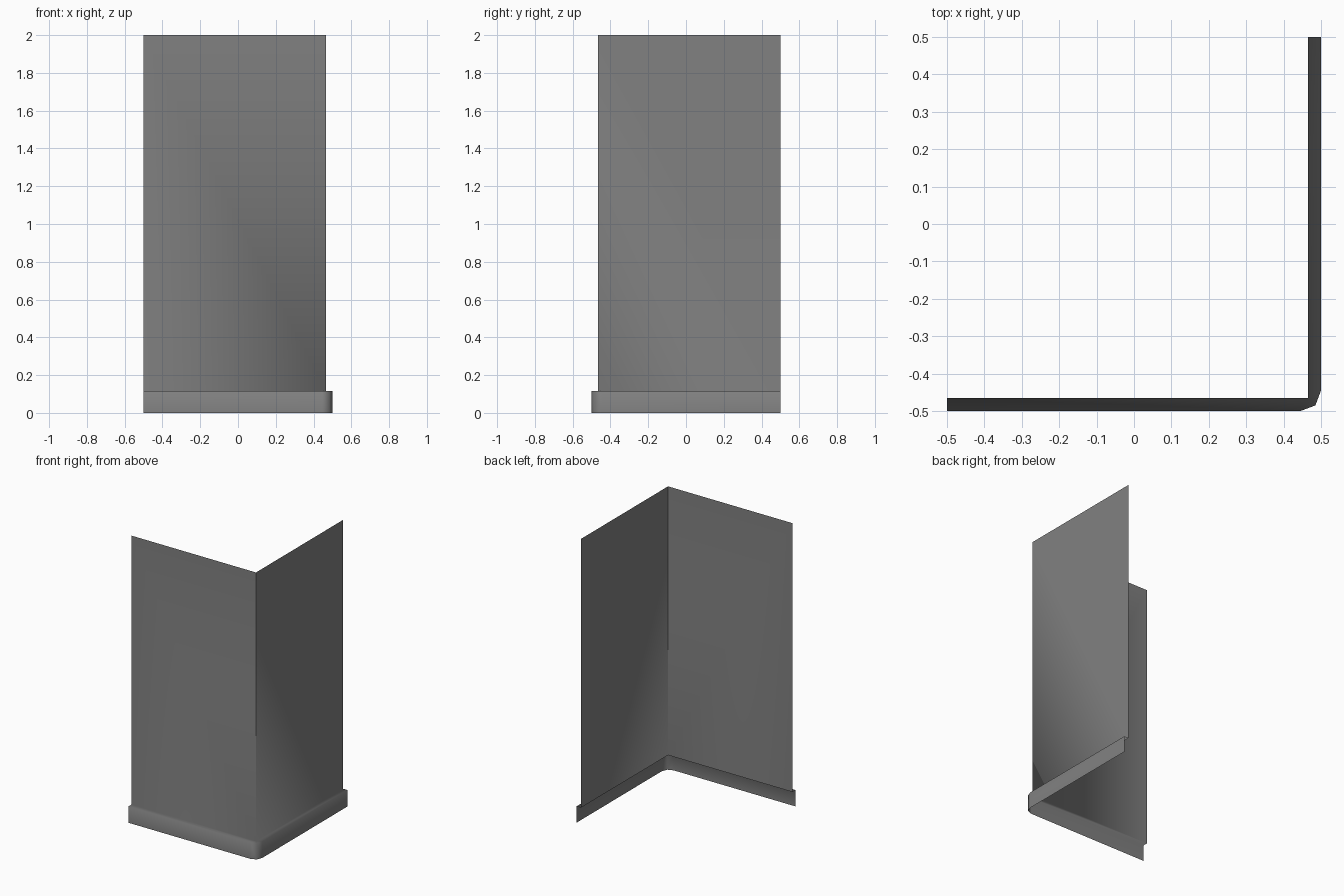
import bpy, bmesh

cube = bpy.data.objects.get("Cube")
if cube:
    bpy.data.objects.remove(cube, do_unlink=True)

WALL, OUT, TOP, LEDGE = 0.465, 0.5, 2.0, 0.115

grey = bpy.data.materials.new("plain grey")
grey.use_nodes = True
colour = (0.22, 0.22, 0.22, 1)
grey.diffuse_color = colour
grey.node_tree.nodes["Principled BSDF"].inputs["Base Color"].default_value = colour

# Plan lines: the wall has a sharp corner, the skirting a rounded one
wall_line = [(-OUT, -WALL), (WALL, -WALL), (WALL, -WALL), (WALL, -WALL), (WALL, OUT)]
skirting_line = [(-OUT, -OUT), (0.445, -OUT), (0.485, -0.485), (OUT, -0.445), (OUT, OUT)]

# Sheet made of wall, ledge and skirting, open at the back and underside
bm = bmesh.new()
rows = [[bm.verts.new((x, y, z)) for x, y in line]
        for line, z in ((wall_line, TOP), (wall_line, LEDGE),
                        (skirting_line, LEDGE), (skirting_line, 0))]
for upper, lower in zip(rows, rows[1:]):
    for i in range(len(upper) - 1):
        bm.faces.new((upper[i], lower[i], lower[i + 1], upper[i + 1]))
bmesh.ops.remove_doubles(bm, verts=bm.verts, dist=0.001)
for face in bm.faces:
    face.smooth = True

# Keep the upright wall corner crisp
for edge in bm.edges:
    a, b = edge.verts
    if abs(a.co.z - b.co.z) > 1 and abs(a.co.x - WALL) < 0.01 and a.co.y < 0:
        edge.smooth = False

mesh = bpy.data.meshes.new("corner_wall")
bm.to_mesh(mesh)
bm.free()
mesh.materials.append(grey)
wall = bpy.data.objects.new("corner_wall", mesh)
bpy.context.collection.objects.link(wall)

# Large faces stay flat while the skirting edge shades softly
normals = wall.modifiers.new("soft_edges", "WEIGHTED_NORMAL")
normals.mode = "FACE_AREA"
normals.keep_sharp = True
